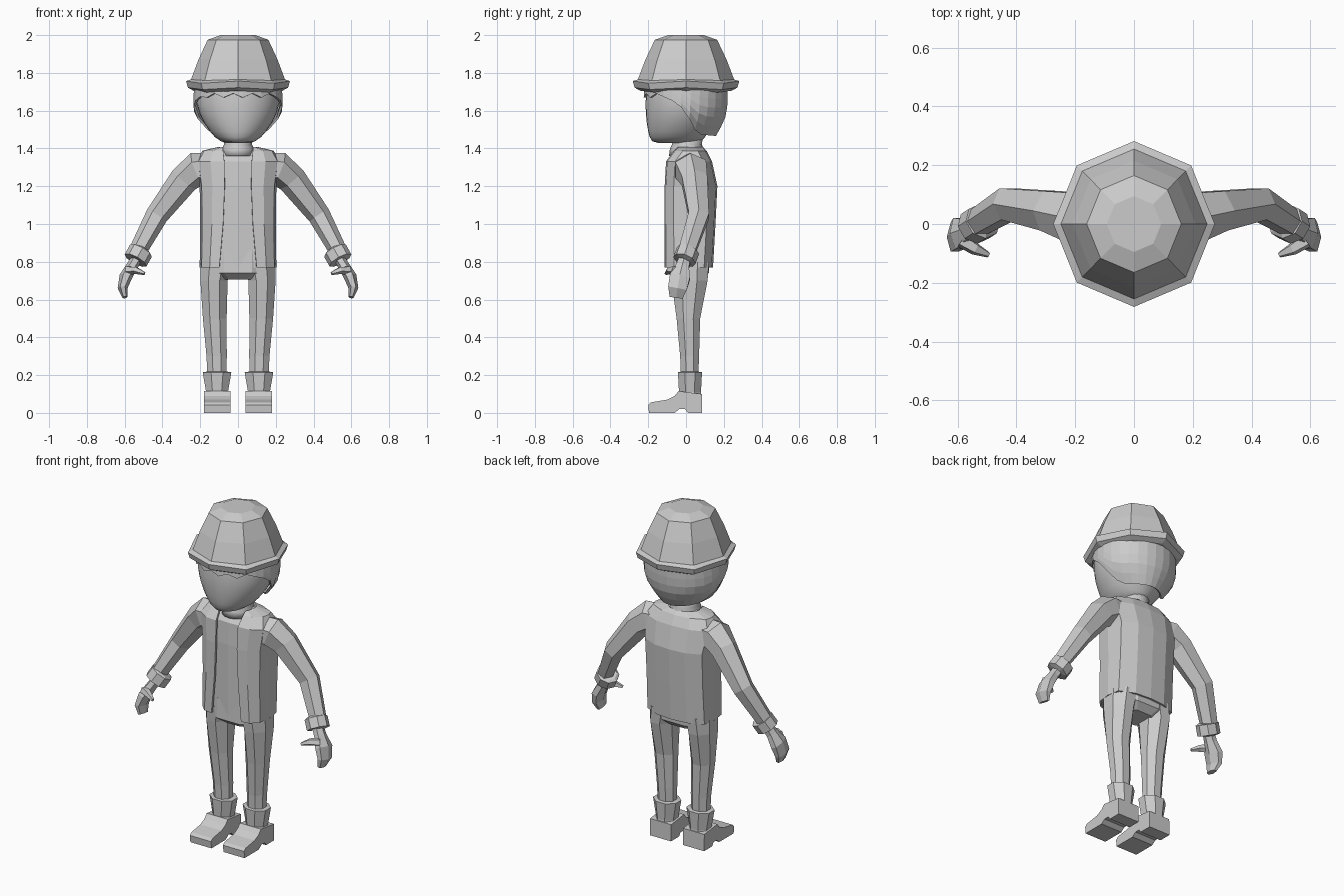
import bpy, bmesh, math
from mathutils import Vector

if "Cube" in bpy.data.objects:
    bpy.data.objects.remove(bpy.data.objects["Cube"])

grey = bpy.data.materials.new("light_grey")
grey.diffuse_color = (0.6, 0.6, 0.6, 1)
grey.use_nodes = True
grey.node_tree.nodes["Principled BSDF"].inputs["Base Color"].default_value = grey.diffuse_color


def loft(name, rings, closed=True, caps=True, smooth=False, mirror=False, thick=0):
    """Skin a list of equal-length point rings."""
    bm = bmesh.new()
    rows = [[bm.verts.new(p) for p in r] for r in rings]
    n = len(rows[0])
    for a, b in zip(rows, rows[1:]):
        for i in range(n if closed else n - 1):
            j = (i + 1) % n
            bm.faces.new((a[i], a[j], b[j], b[i]))
    if caps and closed:
        bm.faces.new(rows[0][::-1])
        bm.faces.new(rows[-1])
    bmesh.ops.recalc_face_normals(bm, faces=bm.faces)
    for f in bm.faces:
        f.smooth = smooth
    me = bpy.data.meshes.new(name)
    bm.to_mesh(me)
    bm.free()
    me.materials.append(grey)
    ob = bpy.data.objects.new(name, me)
    bpy.context.collection.objects.link(ob)
    if mirror:
        ob.modifiers.new("mirror", 'MIRROR')
    if thick:
        m = ob.modifiers.new("thickness", 'SOLIDIFY')
        m.thickness, m.offset = thick, 0
    return ob


def oval(z, rx, y0, y1, n, cx=0, turn=0.0):
    """Horizontal ring spanning y0..y1 and cx +- rx."""
    return [(cx + rx * math.cos(turn + math.tau * i / n),
             (y0 + y1) / 2 + (y1 - y0) / 2 * math.sin(turn + math.tau * i / n), z)
            for i in range(n)]


def tube(name, path, n=6, **kw):
    """Loft along path of (x, y, z, depth radius, height radius), mirrored."""
    pts = [Vector(p[:3]) for p in path]
    rings = []
    for i, p in enumerate(path):
        t = (pts[min(i + 1, len(pts) - 1)] - pts[max(i - 1, 0)]).normalized()
        v = t.cross(Vector((0, 1, 0))).normalized()
        u = v.cross(t)
        rings.append([pts[i] + u * p[3] * math.sin(math.tau * k / n)
                      + v * p[4] * math.cos(math.tau * k / n) for k in range(n)])
    return loft(name, rings, mirror=True, **kw)


def interp(table, x, col=1):
    """Linear lookup in rows sorted by their first value."""
    if x <= table[0][0]:
        return table[0][col]
    for a, b in zip(table, table[1:]):
        if x <= b[0]:
            return a[col] + (b[col] - a[col]) * (x - a[0]) / (b[0] - a[0])
    return table[-1][col]


# Hat: eight-sided crown and brim, brim slightly wavy
hat = []
for r, z, wave in [(.24, 1.705, .008), (.272, 1.722, .01), (.282, 1.757, .012),
                   (.255, 1.765, .005), (.215, 1.87, 0), (.165, 1.975, 0), (.095, 2.0, 0)]:
    ring = oval(z, r * .975, -r, r, 8)
    hat.append([(x, y, zz - wave * (i % 2)) for i, (x, y, zz) in enumerate(ring)])
loft("hard_hat", hat)

# Head: smooth, with a flat face front
loft("head", [oval(z, rx, y0, y1, 32) for z, rx, y0, y1 in [
    (1.43, .065, -.15, .06), (1.438, .09, -.178, .08), (1.46, .122, -.192, .10),
    (1.49, .148, -.2, .12), (1.53, .176, -.207, .15), (1.58, .202, -.212, .175),
    (1.63, .216, -.214, .19), (1.69, .22, -.212, .195), (1.74, .215, -.205, .195)]],
    smooth=True)
loft("neck", [oval(z, r, -r, r + .01, 16) for z, r in
              [(1.36, .09), (1.40, .085), (1.42, .074), (1.47, .08)]], smooth=True)

# Hair: shell following the head, ragged fringe, long at the back
shape = [(1.47, .135, -.2, .155), (1.51, .175, -.21, .178), (1.565, .213, -.216, .203),
         (1.6, .23, -.218, .212), (1.66, .232, -.22, .216), (1.76, .225, -.212, .216)]
hem = [(-.13, 1.68), (-.05, 1.645), (0, 1.6), (.05, 1.52), (.1, 1.48), (.2, 1.47)]
N = 28
hair = []
for k in range(7):
    ring = []
    for i in range(N):
        a = math.tau * (i + .5) / N
        low = interp(hem, .218 * math.sin(a)) + (.011 * (-1) ** i if math.sin(a) < -.55 else 0)
        z = 1.76 + (low - 1.76) * k / 6
        rx, y0, y1 = (interp(shape, z, c) for c in (1, 2, 3))
        ring.append((rx * math.cos(a), (y0 + y1) / 2 + (y1 - y0) / 2 * math.sin(a), z))
    hair.append(ring)
loft("hair", hair, caps=False, thick=.012)


# Jacket and shirt: half sections, open at the front edge for the jacket
def section(z, w, yf, yb, e, grow=0):
    w, yf, yb = w + grow, yf - grow, yb + grow
    return [(e, yf, z), (e + (w - e) * .5, yf + .006, z), (w * .95, yf + .045, z),
            (w, .02, z), (w * .94, yb - .045, z), (w * .5, yb - .008, z), (0, yb, z)]


body = [(.77, .197, -.107, .137, .098), (1.0, .194, -.107, .15, .078),
        (1.2, .197, -.107, .16, .07), (1.33, .215, -.1, .132, .072),
        (1.383, .185, -.06, .105, .078), (1.403, .1, -.04, .085, .08)]
loft("jacket", [section(*r) for r in body], closed=False, mirror=True, thick=.012)
shirt = [section(*r[:4], 0, -.012) for r in body]
shirt.append(section(1.405, .05, -.035, .06, 0))
loft("shirt", shirt, closed=False, mirror=True)

# Trousers: hips and two tapered legs
loft("trouser_hips", [oval(z, w, y0, y1, 8, turn=math.pi / 8) for z, w, y0, y1 in [
    (.705, .12, -.06, .09), (.74, .195, -.105, .13), (.86, .195, -.1, .135)]])
loft("trouser_leg", [oval(z, w, y0, y1, 8, cx, math.pi / 8) for z, cx, w, y0, y1 in [
    (.16, .111, .054, -.03, .068), (.3, .113, .058, -.035, .073),
    (.5, .123, .068, -.055, .08), (.7, .127, .078, -.085, .122),
    (.8, .114, .09, -.095, .13)]], mirror=True)

# Boots: shaft and profiled foot
loft("boot_shaft", [oval(z, w * 1.08, y0, y1, 8, .111, math.pi / 8) for z, w, y0, y1 in [
    (.07, .06, -.045, .088), (.11, .058, -.042, .084), (.215, .076, -.048, .09),
    (.218, .056, -.032, .072)]], mirror=True)
foot = [(.086, 0), (.084, .1), (-.04, .115), (-.06, .09), (-.1, .07), (-.185, .056),
        (-.2, .042), (-.196, 0), (-.06, 0), (-.035, .02), (-.005, .02), (.01, 0)]
loft("boot_foot", [[(x, y, z) for y, z in foot] for x in (.04, .181)], mirror=True)

# Sleeves, cuffs, hands and thumbs
tube("sleeve", [(.13, .015, 1.3, .09, .075), (.215, .025, 1.292, .095, .09),
                (.285, .045, 1.235, .078, .078), (.43, .068, 1.045, .062, .06),
                (.54, 0, .84, .05, .046)])
tube("cuff", [(.512, .012, .862, .05, .05), (.514, .01, .858, .062, .066),
              (.542, -.008, .808, .062, .066), (.544, -.01, .804, .035, .035)], n=8)
tube("hand", [(.535, -.005, .82, .035, .03), (.562, -.018, .775, .04, .03),
              (.595, -.032, .72, .062, .034), (.611, -.045, .66, .058, .026),
              (.598, -.052, .612, .04, .014)])
tube("thumb", [(.585, -.055, .755, .028, .024), (.54, -.085, .755, .022, .02),
               (.495, -.105, .738, .01, .009)], n=5)
